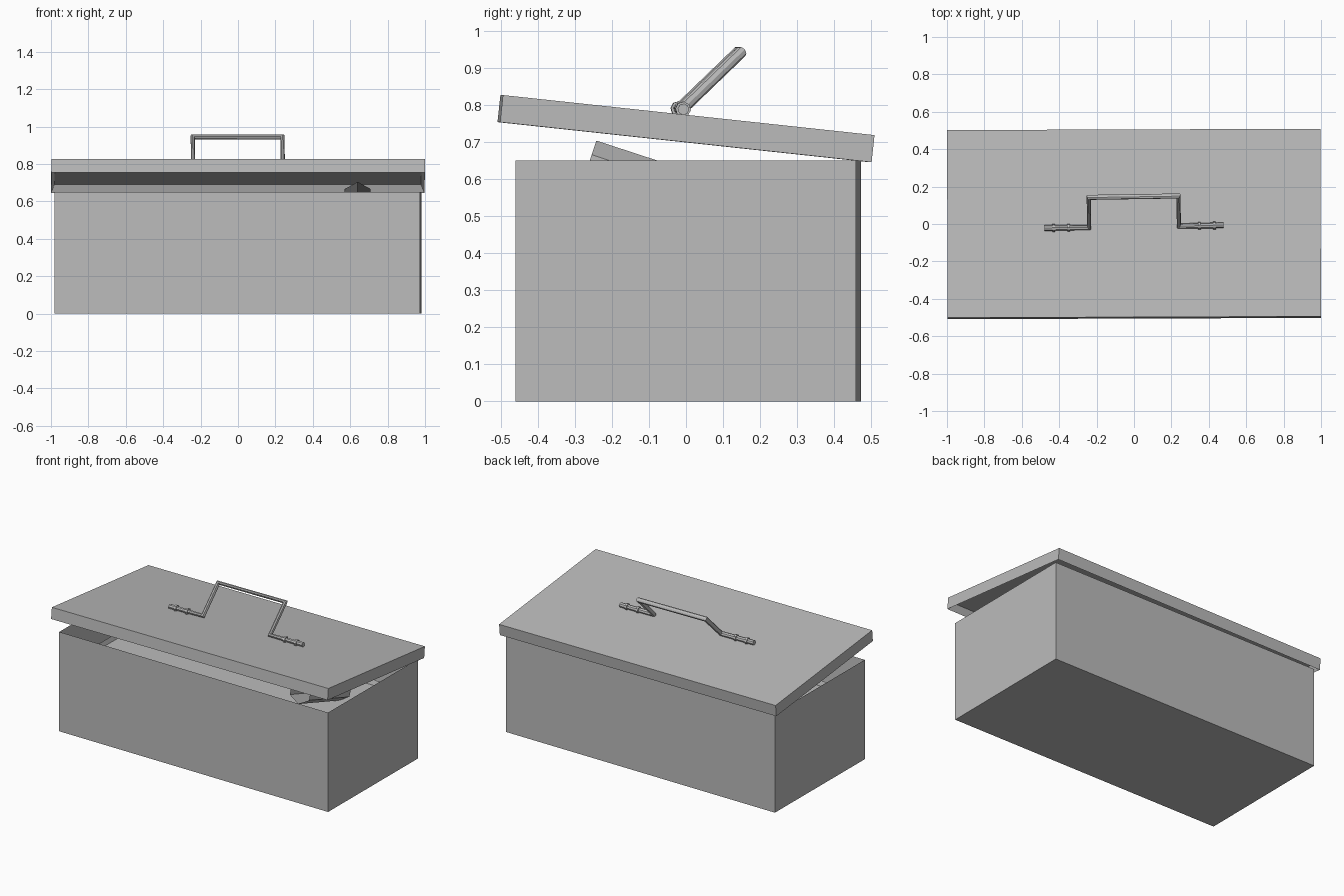
import bpy, bmesh
from math import radians
from mathutils import Matrix, Vector

cube = bpy.data.objects.get("Cube")
if cube:
    bpy.data.objects.remove(cube, do_unlink=True)

grey = bpy.data.materials.new("plain_grey")
grey.use_nodes = True
colour = (0.5, 0.5, 0.5, 1)
grey.diffuse_color = colour
next(n for n in grey.node_tree.nodes if n.type == 'BSDF_PRINCIPLED').inputs["Base Color"].default_value = colour


def add_object(name, bm, matrix):
    bmesh.ops.recalc_face_normals(bm, faces=bm.faces)
    mesh = bpy.data.meshes.new(name)
    bm.to_mesh(mesh)
    bm.free()
    mesh.materials.append(grey)
    obj = bpy.data.objects.new(name, mesh)
    bpy.context.collection.objects.link(obj)
    obj.matrix_world = matrix
    return obj


def hollow_block(name, size, wall, depth, matrix, side):
    """Block centred on its origin, with a recess cut into its top (side=1) or bottom (side=-1)."""
    bm = bmesh.new()
    bmesh.ops.create_cube(bm, size=1)
    bmesh.ops.scale(bm, vec=size, verts=bm.verts)
    mouth = max(bm.faces, key=lambda f: f.calc_center_median().z * side)
    bmesh.ops.inset_region(bm, faces=[mouth], thickness=wall, use_even_offset=True)
    bmesh.ops.translate(bm, vec=(0, 0, -side * depth), verts=mouth.verts)
    return add_object(name, bm, matrix)


def tube_along_x(name, radius, length, sides, matrix):
    bm = bmesh.new()
    bmesh.ops.create_cone(bm, cap_ends=True, segments=sides, radius1=radius, radius2=radius,
                          depth=length, matrix=Matrix.Rotation(radians(90), 4, 'Y'))
    return add_object(name, bm, matrix)


# Box body with a floor panel inside
box_frame = Matrix.Translation((0, 0.006, 0)) @ Matrix.Rotation(radians(-0.4), 4, 'Z')
hollow_block("box_body", (1.955, 0.92, 0.65), 0.04, 0.6,
             box_frame @ Matrix.Translation((0, 0, 0.325)), 1)
hollow_block("inner_tray", (1.875, 0.84, 0.06), 0.01, 0.03,
             box_frame @ Matrix.Translation((0, 0, 0.42)), 1)

# Lid, hollow underneath and tipped up at the front
lid_frame = (Matrix.Translation((0, 0, 0.7365)) @ Matrix.Rotation(radians(0.2), 4, 'Z')
             @ Matrix.Rotation(radians(-6.15), 4, 'X'))
hollow_block("lid", (1.996, 1.009, 0.0735), 0.018, 0.042, lid_frame, -1)

# Bent rod handle leaning back
handle_frame = lid_frame @ Matrix.Translation((0, -0.02, 0.051)) @ Matrix.Rotation(radians(0.7), 4, 'Z')
rise = Vector((0, 0.143, 0.171))
half = [Vector((0.478, 0, 0)), Vector((0.24, 0, 0)), Vector((0.24, 0, 0)) + rise]
path = half + [Vector((-p.x, p.y, p.z)) for p in reversed(half)]
curve = bpy.data.curves.new("handle_path", 'CURVE')
curve.dimensions = '3D'
curve.bevel_depth = 0.0155
curve.bevel_resolution = 2
curve.use_fill_caps = True
spline = curve.splines.new('POLY')
spline.points.add(len(path) - 1)
for point, co in zip(spline.points, path):
    point.co = (*co, 1)
curve.materials.append(grey)
handle = bpy.data.objects.new("handle", curve)
bpy.context.collection.objects.link(handle)
handle.matrix_world = handle_frame
bpy.context.view_layer.objects.active = handle
handle.select_set(True)
bpy.ops.object.convert(target='MESH')
bpy.ops.object.shade_flat()

# Collars holding the handle ends
for side, label in ((1, "left"), (-1, "right")):
    for i, x in enumerate((0.35, 0.43)):
        tube_along_x(f"{label}_collar_{i + 1}", 0.021, 0.014, 8,
                     handle_frame @ Matrix.Translation((side * x, 0, 0)))

# Hollow six-sided tool leaning in the tray
bm = bmesh.new()
bmesh.ops.create_cone(bm, cap_ends=True, segments=6, radius1=0.08, radius2=0.08, depth=0.44,
                      matrix=Matrix.Rotation(radians(30), 4, 'Z'))
end = max(bm.faces, key=lambda f: f.calc_center_median().z)
bmesh.ops.inset_region(bm, faces=[end], thickness=0.013, use_even_offset=True)
bmesh.ops.translate(bm, vec=(0, 0, -0.4), verts=end.verts)
axis = Vector((0, -0.95, 0.31)).normalized()
tilt = Matrix.Rotation(radians(71.9), 4, 'X')
# flat side of the tool faces upward
turn = Matrix.Rotation(radians(30), 4, 'Z')
add_object("hex_tool", bm,
           Matrix.Translation(Vector((0.64, -0.267, 0.628)) - axis * 0.22) @ tilt @ turn)
